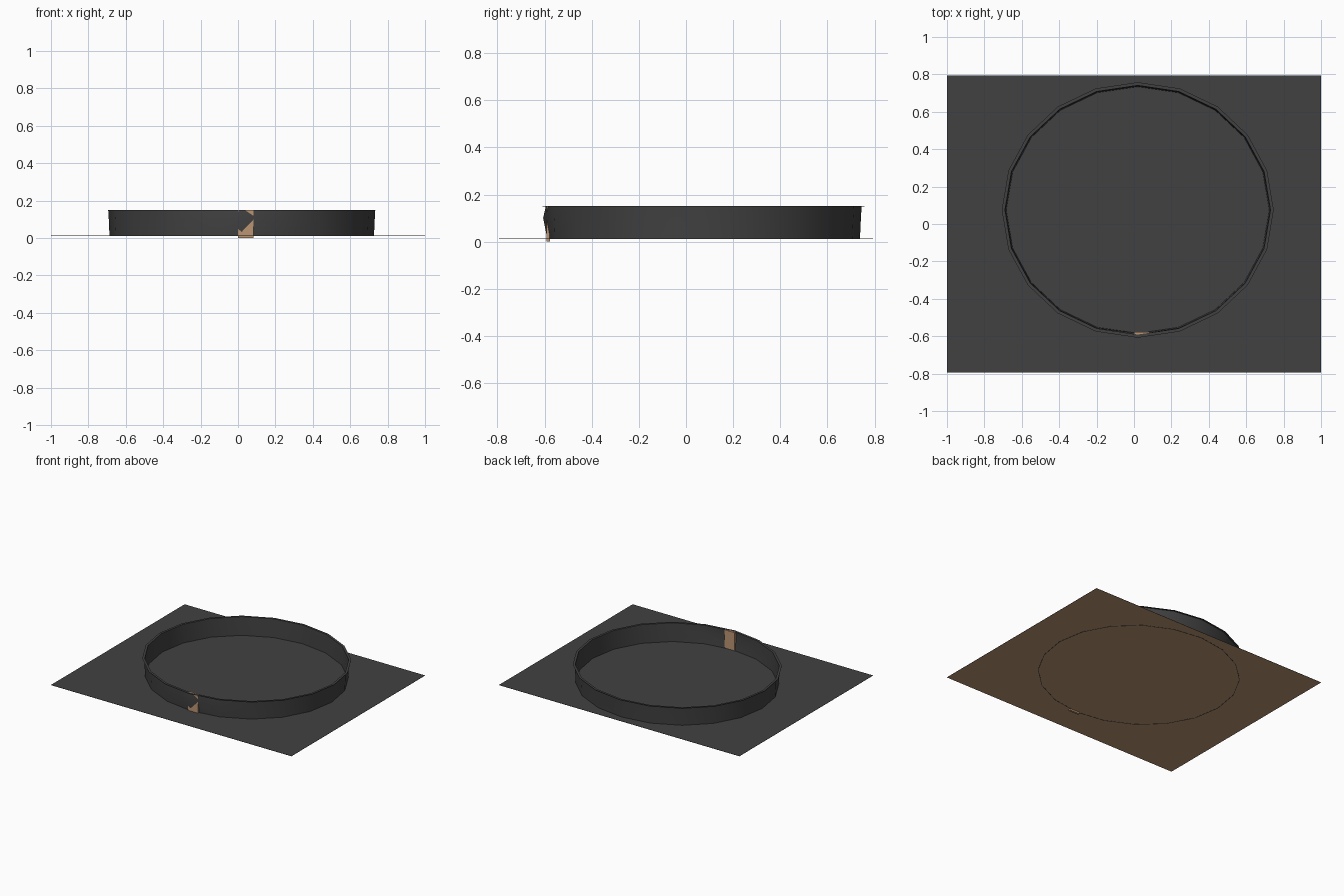
import bpy, bmesh, math

if "Cube" in bpy.data.objects:
    bpy.data.objects.remove(bpy.data.objects["Cube"])


def material(name, rgb):
    m = bpy.data.materials.new(name)
    m.diffuse_color = (*rgb, 1)
    m.use_nodes = True
    m.node_tree.nodes["Principled BSDF"].inputs["Base Color"].default_value = m.diffuse_color
    return m


DARK = material("charcoal", (0.053, 0.053, 0.053))
BROWN = material("light_brown", (0.50, 0.30, 0.17))


def finish(bm, name, mats):
    bmesh.ops.recalc_face_normals(bm, faces=bm.faces[:])
    me = bpy.data.meshes.new(name)
    bm.to_mesh(me)
    bm.free()
    for m in mats:
        me.materials.append(m)
    ob = bpy.data.objects.new(name, me)
    bpy.context.collection.objects.link(ob)
    return ob


def box(name, lo, hi, mats):
    bm = bmesh.new()
    bmesh.ops.create_cube(bm, size=1)
    for v in bm.verts:
        v.co = [(a + b) / 2 + c * (b - a) for a, b, c in zip(lo, hi, v.co)]
    return finish(bm, name, mats)


# Thin base sheet: dark on top, brown underneath
base = box("base_sheet", (-1, -0.794, 0.012), (1, 0.794, 0.0135), [DARK, BROWN])
for p in base.data.polygons:
    p.material_index = 1 if p.normal.z < -0.5 else 0

# Twenty-sided ring wall with a narrow flat rim; (radius offset, height)
SIDES, CX, CY, RX, RY = 20, 0.02, 0.075, 0.713, 0.669
profile = [(-0.006, 0.011), (-0.002, 0.10), (0.001, 0.149), (0.014, 0.149),
           (0.014, 0.1505), (-0.003, 0.1505), (-0.006, 0.10), (-0.010, 0.011)]
bm = bmesh.new()
rings = []
for i in range(SIDES):
    a = -math.pi / 2 + math.tau * i / SIDES
    ring = []
    for d, z in profile:
        if i == 0 and z == 0.10:      # outward bulge at the front corner
            d += 0.014
        ring.append(bm.verts.new((CX + (RX + d) * math.cos(a),
                                  CY + (RY + d) * math.sin(a), z)))
    rings.append(ring)
n = len(profile)
for i in range(SIDES):
    r, s = rings[i], rings[(i + 1) % SIDES]
    for j in range(n):
        k = (j + 1) % n
        bm.faces.new((r[j], s[j], s[k], r[k]))
wall = finish(bm, "ring_wall", [DARK])
bpy.context.view_layer.objects.active = wall
wall.select_set(True)
bpy.ops.object.shade_smooth_by_angle(angle=math.radians(30))
wall.select_set(False)

# Small brown panel set in the front of the ring
box("front_panel", (0, -0.5925, 0), (0.082, -0.577, 0.15), [BROWN])
